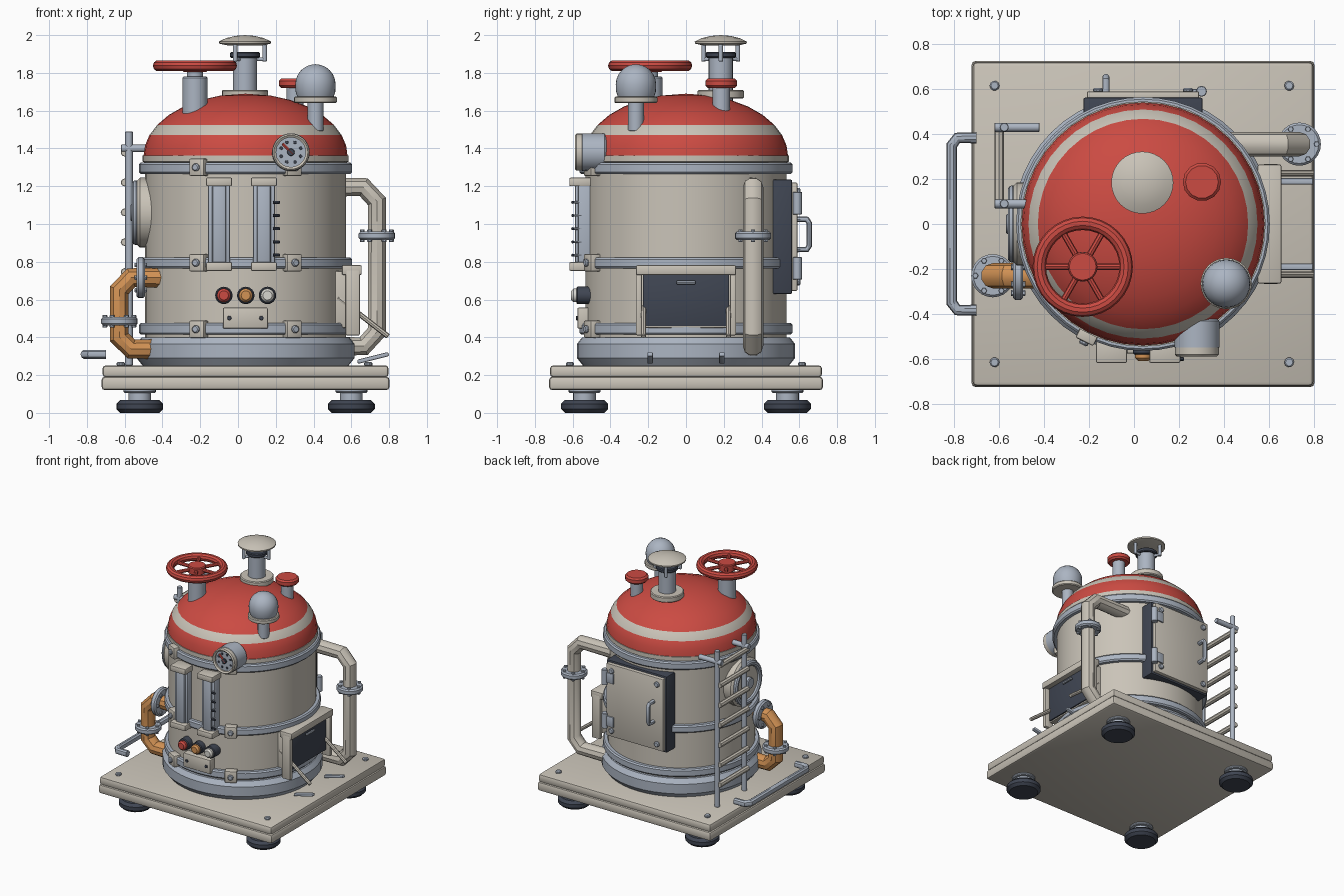
import bpy, bmesh
from math import sin, cos, pi, radians, sqrt
from mathutils import Vector

cube = bpy.data.objects.get("Cube")
if cube:
    bpy.data.objects.remove(cube, do_unlink=True)


def material(name, rgb):
    m = bpy.data.materials.new(name)
    m.use_nodes = True
    m.diffuse_color = (*rgb, 1)
    m.node_tree.nodes["Principled BSDF"].inputs["Base Color"].default_value = (*rgb, 1)
    return m


BEIGE = material("warm beige", (.59, .55, .48))
STEEL = material("blue steel", (.41, .46, .54))
RED = material("red paint", (.60, .07, .055))
DARK = material("dark rubber", (.05, .06, .085))
ORANGE = material("orange paint", (.65, .29, .09))
WHITE = material("off white", (.68, .67, .63))
CX = .04  # axis of the vessel
UP, FRONT, LEFT = (0, 0, 1), (0, -1, 0), (1, 0, 0)


def finish(ob, mat):
    ob.data.materials.append(mat)
    ob.data.shade_smooth()
    ob.data.set_sharp_from_angle(angle=radians(35))
    return ob


def add(name, bm, mat, loc=(0, 0, 0)):
    bmesh.ops.recalc_face_normals(bm, faces=bm.faces)
    me = bpy.data.meshes.new(name)
    bm.to_mesh(me)
    bm.free()
    ob = bpy.data.objects.new(name, me)
    bpy.context.collection.objects.link(ob)
    ob.location = loc
    return finish(ob, mat)


def lathe(name, profile, loc, mat, axis=UP, segs=32):
    bm = bmesh.new()
    vs = [bm.verts.new((r, 0, z)) for r, z in profile]
    es = [bm.edges.new(pair) for pair in zip(vs, vs[1:])]
    bmesh.ops.spin(bm, geom=vs + es, axis=UP, cent=(0, 0, 0), angle=2 * pi, steps=segs)
    bmesh.ops.remove_doubles(bm, verts=bm.verts, dist=.0001)
    ob = add(name, bm, mat, loc)
    ob.rotation_euler = Vector(axis).to_track_quat('Z', 'Y').to_euler()
    return ob


def disc(name, r, h, loc, mat, axis=UP, segs=24, c=.006):
    """Chamfered cylinder that starts at loc and runs h along axis."""
    prof = [(0, 0), (r - c, 0), (r, c), (r, h - c), (r - c, h), (0, h)]
    return lathe(name, prof, loc, mat, axis, segs)


def rod(name, p, q, r, mat, segs=12):
    d = Vector(q) - Vector(p)
    return disc(name, r, d.length, p, mat, d, segs, .003)


def ring(name, R, r, loc, mat, axis=UP, segs=32):
    prof = [(R + r * cos(i * pi / 5), r * sin(i * pi / 5)) for i in range(11)]
    return lathe(name, prof, loc, mat, axis, segs)


def box(name, lo, hi, mat, bevel=.008, rot=(0, 0, 0)):
    lo, hi = Vector(lo), Vector(hi)
    bm = bmesh.new()
    bmesh.ops.create_cube(bm, size=1)
    bmesh.ops.scale(bm, vec=hi - lo, verts=bm.verts)
    if bevel:
        bmesh.ops.bevel(bm, geom=bm.edges[:], offset=bevel, segments=2, profile=.5, affect='EDGES')
    ob = add(name, bm, mat, (lo + hi) / 2)
    ob.rotation_euler = rot
    return ob


def tube(name, points, r, mat):
    cu = bpy.data.curves.new(name, 'CURVE')
    cu.dimensions, cu.bevel_depth, cu.bevel_resolution, cu.use_fill_caps = '3D', r, 3, True
    sp = cu.splines.new('POLY')
    sp.points.add(len(points) - 1)
    for pt, co in zip(sp.points, points):
        pt.co = (*co, 1)
    ob = bpy.data.objects.new(name, cu)
    bpy.context.collection.objects.link(ob)
    me = bpy.data.meshes.new_from_object(ob)
    bpy.data.objects.remove(ob)
    ob = bpy.data.objects.new(name, me)
    bpy.context.collection.objects.link(ob)
    me.materials.clear()
    return finish(ob, mat)


def flange(name, loc, axis=UP, r=.096, h=.045):
    a = Vector(axis)
    q = a.to_track_quat('Z', 'Y')
    disc(name, r, h, Vector(loc) - a * h / 2, STEEL, axis, 24, .01)
    for i in range(6):
        off = q @ Vector((.077 * cos(i * pi / 3), .077 * sin(i * pi / 3), 0))
        disc(name + "_bolt", .013, h + .02, Vector(loc) + off - a * (h / 2 + .01), STEEL, axis, 6, .002)


# Base plate, feet and plate bolts
box("base_plate_lower", (CX - .762, -.725, .12), (CX + .762, .725, .192), BEIGE, .018)
box("base_plate_upper", (CX - .757, -.72, .188), (CX + .757, .72, .252), BEIGE, .018)
for sx in (-1, 1):
    for sy in (-1, 1):
        x, y = CX + sx * .56, sy * .537
        disc("foot", .124, .068, (x, y, 0), DARK, c=.02)
        disc("foot_stem", .06, .07, (x, y, .06), STEEL)
        disc("foot_collar", .085, .02, (x, y, .106), STEEL)
        disc("plate_bolt", .022, .022, (.035 + sx * .655, sy * .615, .247), STEEL, segs=10)

# Vessel: skirt, wall and bands
C = (CX, 0, 0)
lathe("skirt", [(0, .25), (.545, .25), (.577, .29), (.577, .365), (.55, .40), (0, .40)], C, STEEL, segs=48)
lathe("wall", [(0, .38), (.532, .38), (.532, 1.325), (.545, 1.33), (.545, 1.362), (0, 1.362)], C, BEIGE, segs=48)
for z0, z1 in ((.414, .475), (.764, .822), (1.264, 1.325)):
    lathe("band", [(.52, z0), (.555, z0), (.564, z0 + .01), (.564, z1 - .01), (.555, z1), (.52, z1)],
          C, STEEL, segs=48)

# Dome with a painted stripe chosen by height
angles = [0, .17, .34, .5236, .72, .92, 1.12, 1.32, pi / 2]
dome = lathe("dome", [(.54 * cos(t), 1.36 + .33 * sin(t)) for t in angles], C, RED, segs=40)
dome.data.materials.append(BEIGE)
for p in dome.data.polygons:
    p.material_index = int(1.47 < p.center.z < 1.525)

# Band clamps
for s in (-1, 1):
    a = s * radians(26.5)
    for z in (.443, .795, 1.3):
        p = Vector((CX + .555 * sin(a), -.555 * cos(a), z))
        d = Vector((sin(a), -cos(a), 0))
        half = Vector((.044, .03, .046))
        box("clamp", p - half, p + half, BEIGE, .008, (0, 0, a))
        disc("clamp_bolt", .021, .02, p + d * .025, STEEL, d, 10)

# Vent stack with rain cap
V = Vector((.037, .184, 0))
disc("vent_flange", .122, .045, V + Vector((0, 0, 1.665)), BEIGE)
disc("vent_pipe", .064, .28, V + Vector((0, 0, 1.62)), STEEL)
disc("vent_collar", .08, .03, V + Vector((0, 0, 1.88)), DARK)
lathe("vent_cap", [(0, 1.945), (.09, 1.945), (.137, 1.955), (.138, 1.966), (.1, 1.984), (.05, 1.996), (0, 2)],
      V, BEIGE)
for i in range(3):
    o = V + Vector((.104 * cos(i * 2 * pi / 3), .104 * sin(i * 2 * pi / 3), 0))
    rod("vent_strut", o + Vector((0, 0, 1.86)), o + Vector((0, 0, 1.955)), .012, STEEL)
    rod("vent_strut_foot", V + Vector((0, 0, 1.872)), o + Vector((0, 0, 1.872)), .01, STEEL)

# Hand wheel
W = Vector((-.228, -.19, 0))
disc("wheel_post", .066, .28, W + Vector((0, 0, 1.5)), STEEL)
disc("wheel_stem", .042, .07, W + Vector((0, 0, 1.76)), STEEL)
ring("wheel_rim", .193, .03, W + Vector((0, 0, 1.838)), RED)
disc("wheel_hub", .065, .06, W + Vector((0, 0, 1.805)), RED)
for i in range(6):
    d = Vector((cos(i * pi / 3), sin(i * pi / 3), 0))
    z = Vector((0, 0, 1.836))
    rod("wheel_spoke", W + z + d * .04, W + z + d * .19, .014, RED, 8)

# Relief knob and beacon
disc("knob_post", .046, .17, (.302, .187, 1.56), STEEL)
disc("knob", .085, .05, (.302, .187, 1.72), RED, segs=14, c=.012)
disc("beacon_post", .042, .16, (.41, -.265, 1.49), STEEL)
disc("beacon_flange", .114, .035, (.41, -.265, 1.64), BEIGE)
lathe("beacon", [(0, 1.67), (.095, 1.67), (.105, 1.7)] +
      [(.107 * cos(i * pi / 12), 1.738 + .108 * sin(i * pi / 12)) for i in range(7)], (.41, -.265, 0), STEEL)

# Pressure gauge
G = Vector((.28, 0, 1.38))
disc("gauge_body", .1, .14, G + Vector((0, -.42, 0)), STEEL, FRONT, 32, .012)
lathe("gauge_bezel", [(.078, 0), (.098, 0), (.098, .03), (.09, .038), (.078, .03), (.078, 0)],
      G + Vector((0, -.55, 0)), BEIGE, FRONT)
disc("gauge_face", .08, .012, G + Vector((0, -.556, 0)), STEEL, FRONT, 32, .001)
for i in range(8):
    a = (i + .5) * pi / 4
    disc("gauge_mark", .009, .006, G + Vector((.056 * cos(a), -.566, .056 * sin(a))), DARK, FRONT, 8, .001)
rod("gauge_needle", G + Vector((.012, -.573, -.012)), G + Vector((-.045, -.573, .045)), .008, RED, 6)
disc("gauge_hub", .02, .014, G + Vector((0, -.566, 0)), DARK, FRONT, 12, .002)

# Sight tubes, the second with level pegs
for x in (-.1, .137):
    box("sight_back", (x - .058, -.572, .77), (x + .058, -.49, 1.22), STEEL)
    box("sight_tube", (x - .037, -.588, .78), (x + .037, -.55, 1.21), STEEL, .014)
    for z in (.752, 1.2):
        box("sight_bracket", (x - .069, -.618, z), (x + .069, -.5, z + .046), BEIGE)
for i in range(5):
    z = .835 + i * .07
    rod("level_peg", (.185, -.6, z), (.222, -.6, z), .008, DARK, 8)
    rod("level_peg_arm", (.19, -.6, z), (.19, -.55, z), .006, STEEL, 8)

# Push buttons and rating plate
for x, m in ((-.075, RED), (.041, ORANGE), (.156, WHITE)):
    disc("button_bezel", .046, .08, (x, -.5, .622), DARK, FRONT)
    disc("button", .036, .1, (x, -.508, .622), m, FRONT, c=.012)
box("rating_plate", (-.08, -.575, .446), (.158, -.5, .558), BEIGE)
for x in (-.046, .124):
    disc("rating_screw", .012, .01, (x, -.572, .502), DARK, FRONT, 8, .002)

# Steam pipe on the left side
tube("steam_pipe", [(.35, .355, 1.195), (.665, .355, 1.195), (.735, .355, 1.12), (.735, .355, .43),
                    (.665, .355, .353), (.4, .355, .353)], .054, BEIGE)
flange("steam_flange", (.735, .355, .938))

# Feed pipe on the right side
tube("feed_pipe", [(-.4, -.23, .716), (-.565, -.23, .716), (-.628, -.23, .65), (-.628, -.23, .4),
                   (-.565, -.23, .338), (-.42, -.23, .338)], .056, ORANGE)
flange("feed_flange", (-.628, -.23, .485))
flange("feed_wall_flange", (-.515, -.23, .716), LEFT, .108)

# Ladder
for y in (.09, .43):
    rod("ladder_rail", (-.577, y, .25), (-.577, y, 1.49), .02, STEEL)
    rod("ladder_standoff", (-.62, y, 1.4), (-.42, y, 1.4), .02, STEEL)
for i in range(7):
    z = .43 + i * .158
    rod("ladder_rung", (-.6, .08, z), (-.6, .44, z), .021, BEIGE, 8)

# Round side port
disc("port_plate", .185, .11, (-.43, 0, 1.06), BEIGE, (-1, 0, 0), 32, .02)
ring("port_ring", .15, .022, (-.54, 0, 1.06), STEEL, LEFT)
disc("port_hub", .045, .04, (-.53, 0, 1.06), STEEL, (-1, 0, 0))

# Low grab rail
tube("grab_rail", [(-.7, -.383, .31), (-.785, -.383, .31), (-.81, -.35, .31), (-.81, .35, .31),
                   (-.785, .383, .31), (-.7, .383, .31)], .025, STEEL)

# Rear service door
box("door_gasket", (CX - .265, .4, .63), (CX + .265, .562, 1.235), DARK)
box("door_panel", (CX - .25, .55, .645), (CX + .25, .59, 1.22), BEIGE)
for x in (CX - .2, CX + .2):
    for z in (.695, 1.17):
        disc("door_bolt", .022, .02, (x, .585, z), STEEL, (0, 1, 0), 10)
tube("door_handle", [(-.125, .57, .865), (-.125, .64, .865), (-.125, .652, .885), (-.125, .652, 1.005),
                     (-.125, .64, 1.025), (-.125, .57, 1.025)], .016, STEEL)
for z in (.705, 1.05):
    rod("door_hinge", (.3, .59, z), (.3, .59, z + .12), .024, STEEL)
    box("hinge_leaf", (.22, .58, z + .02), (.3, .6, z + .1), STEEL, .004)

# Firebox hatch on the left side, with braces and floor tabs
box("hatch_box", (.45, -.235, .45), (.605, .235, .75), BEIGE)
box("hatch_panel", (.58, -.228, .46), (.615, .228, .74), DARK, .004)
box("hatch_hood", (.55, -.265, .73), (.655, .265, .782), BEIGE)
rod("hatch_pull", (.635, -.05, .69), (.635, .05, .69), .01, STEEL, 8)
for s in (-1, 1):
    box("hatch_side", (.57, s * .25 - .016, .41), (.645, s * .25 + .016, .76), BEIGE)
    rod("hatch_brace", (.53, s * .225, .61), (.795, s * .225, .405), .014, BEIGE, 8)
    box("floor_tab", (.63, s * .19 - .015, .28), (.8, s * .19 + .015, .302), STEEL, .006, (0, radians(-14), 0))
